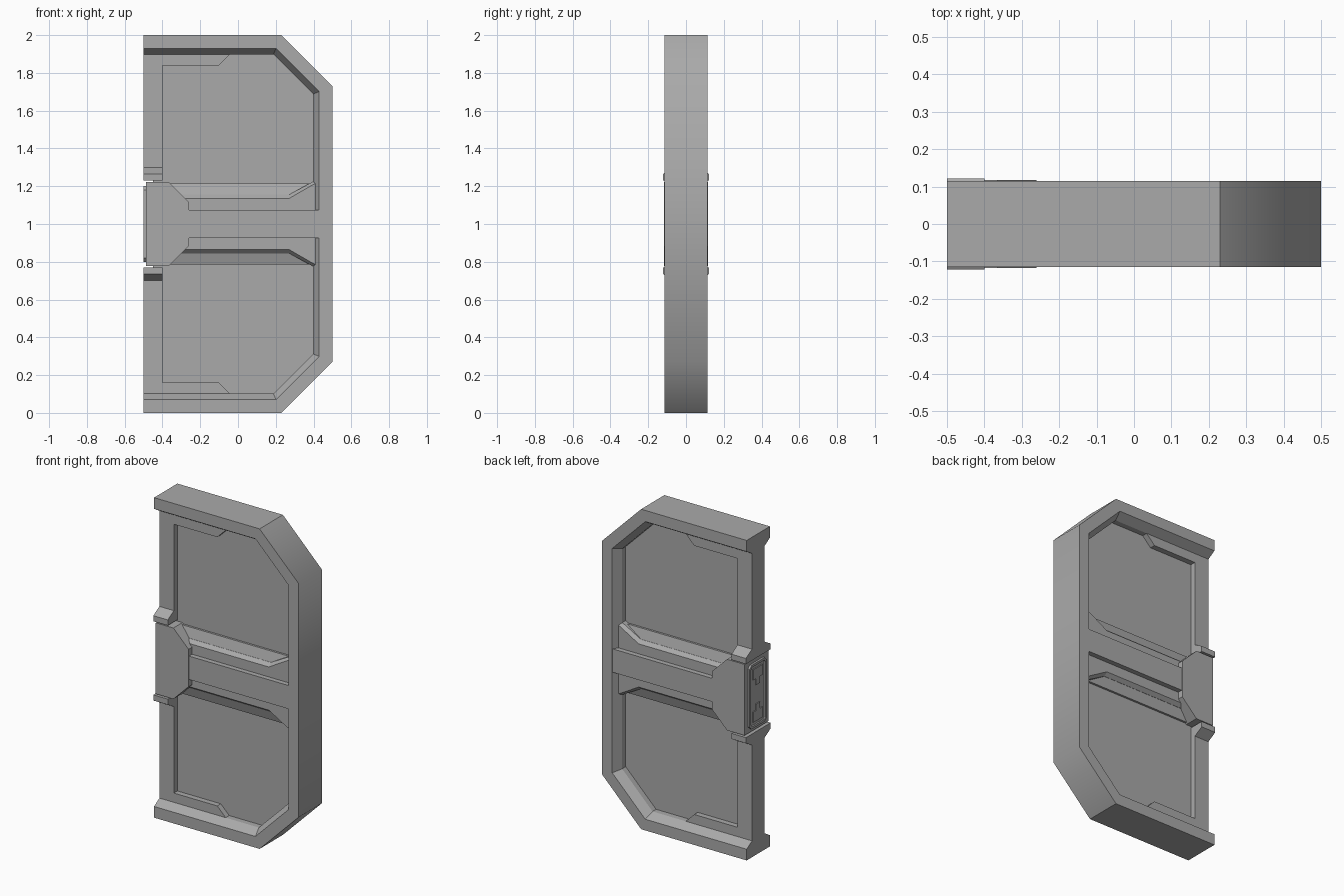
import bpy, bmesh

cube = bpy.data.objects.get("Cube")
if cube:
    bpy.data.objects.remove(cube, do_unlink=True)

# One grey metal for the whole door leaf
metal = bpy.data.materials.new("grey_metal")
metal.use_nodes = True
GREY = (0.4, 0.4, 0.4, 1)
metal.diffuse_color = GREY
metal.node_tree.nodes["Principled BSDF"].inputs["Base Color"].default_value = GREY


def finish(name, bm):
    bmesh.ops.recalc_face_normals(bm, faces=bm.faces)
    mesh = bpy.data.meshes.new(name)
    bm.to_mesh(mesh)
    bm.free()
    mesh.materials.append(metal)
    obj = bpy.data.objects.new(name, mesh)
    bpy.context.collection.objects.link(obj)
    return obj


def loft(name, rings, smooth_edge=None):
    """Skin a list of matching closed rings and cap both ends."""
    bm = bmesh.new()
    loops = [[bm.verts.new(p) for p in ring] for ring in rings]
    n = len(rings[0])
    for a, b in zip(loops, loops[1:]):
        for i in range(n):
            j = (i + 1) % n
            bm.faces.new((a[i], a[j], b[j], b[i]))
    bm.faces.new(loops[0])
    bm.faces.new(loops[-1])
    if smooth_edge:
        for f in bm.faces:
            f.smooth = True
        for e in bm.edges:
            e.smooth = smooth_edge(e)
    return finish(name, bm)


def at_y(outline, y, side=1):
    """Place an outline of (x, height from the middle) at depth y."""
    return [(x, y, 1 + side * h) for x, h in outline]


def plate(name, outline, half, side=1):
    return loft(name, [at_y(outline, -half, side), at_y(outline, half, side)])


def bar(name, section, x0, x1, side=1):
    """Extrude a (y, height) section along x."""
    return loft(name, [[(x, y, 1 + side * h) for y, h in section] for x in (x0, x1)])


def box(name, x0, x1, half_y, h0, h1, side=1):
    return bar(name, [(-half_y, h0), (half_y, h0), (half_y, h1), (-half_y, h1)], x0, x1, side)


def rim(d):
    """Door outline moved inward by d, open at the meeting edge."""
    k = 0.414 * d
    half = [(-0.5, d - 1), (0.23 - k, d - 1), (0.5 - d, k - 0.73)]
    return half + [(x, -h) for x, h in reversed(half)]


# Outer frame: one bevelled section swept round the chamfered outline
section = [(0, -0.115), (0.07, -0.115), (0.102, -0.062),
           (0.102, 0.062), (0.07, 0.115), (0, 0.115)]
paths = [(rim(d), y) for d, y in section]
loft("outer_frame",
     [[(p[i][0], y, 1 + p[i][1]) for p, y in paths] for i in range(6)],
     lambda e: all(v.co.x > 0.49 for v in e.verts)
     and abs(e.verts[0].co.z - e.verts[1].co.z) < 0.01)

# Thin infill panel
plate("infill_panel", [(max(x, -0.45), h) for x, h in rim(0.09)], 0.027)

# Parts that repeat above and below the middle
stile = [(-0.5, 0.235), (-0.4, 0.235), (-0.4, 0.84), (-0.1, 0.84),
         (-0.04, 0.9), (-0.04, 0.91), (-0.5, 0.91)]
lip = [(-0.122, 0.23), (0.122, 0.23), (0.122, 0.265), (0.062, 0.3),
       (-0.062, 0.3), (-0.122, 0.265)]
rail_top = [(-0.4, 0), (0.415, 0), (0.415, 0.215), (0.4, 0.21), (0.27, 0.135), (-0.4, 0.135)]
rail_foot = [(-0.4, 0), (0.415, 0), (0.415, 0.235), (0.41, 0.232), (0.27, 0.155), (-0.4, 0.155)]
slope = [(-0.06, 0.15), (0.06, 0.15), (0.04, 0.215), (-0.04, 0.215)]
for side, word in ((1, "upper"), (-1, "lower")):
    plate(word + "_stile", stile, 0.062, side)
    bar(word + "_stile_lip", lip, -0.5, -0.4, side)
    loft(word + "_rail", [at_y(rail_top, -0.082, side), at_y(rail_foot, -0.06, side),
                          at_y(rail_foot, 0.06, side), at_y(rail_top, 0.082, side)])
    bar(word + "_rail_slope", slope, -0.4, 0.41, side)
    # Latch blocks set in the end panel
    box(word + "_latch_block", -0.499, -0.49, 0.045, 0.1, 0.165, side)
    box(word + "_latch_arm", -0.499, -0.49, 0.02, 0.06, 0.1, side)

# Flat crossbar
box("crossbar", -0.3, 0.432, 0.113, -0.073, 0.073)

# Hub plate with chamfered inner corners
hub_half = [(-0.487, 0.222), (-0.365, 0.222), (-0.26, 0.117)]
plate("hub", hub_half + [(x, -h) for x, h in reversed(hub_half)], 0.117)

# End panel on the meeting edge, with a sunken field
corner = [(0.085, 0.18), (0.065, 0.2)]
octagon = corner + [(-y, h) for y, h in reversed(corner)]
octagon += [(-y, -h) for y, h in octagon]
bm = bmesh.new()
face = bm.faces.new([bm.verts.new((-0.48, y, 1 + h)) for y, h in octagon])
new = bmesh.ops.extrude_face_region(bm, geom=[face])["geom"]
for v in [g for g in new if isinstance(g, bmesh.types.BMVert)]:
    v.co.x = -0.5
bmesh.ops.recalc_face_normals(bm, faces=bm.faces)
end = [f for f in bm.faces if f.calc_center_median().x < -0.499]
bmesh.ops.inset_region(bm, faces=end, thickness=0.016, depth=0)
bmesh.ops.inset_region(bm, faces=end, thickness=0.002, depth=-0.007)
finish("end_panel", bm)
